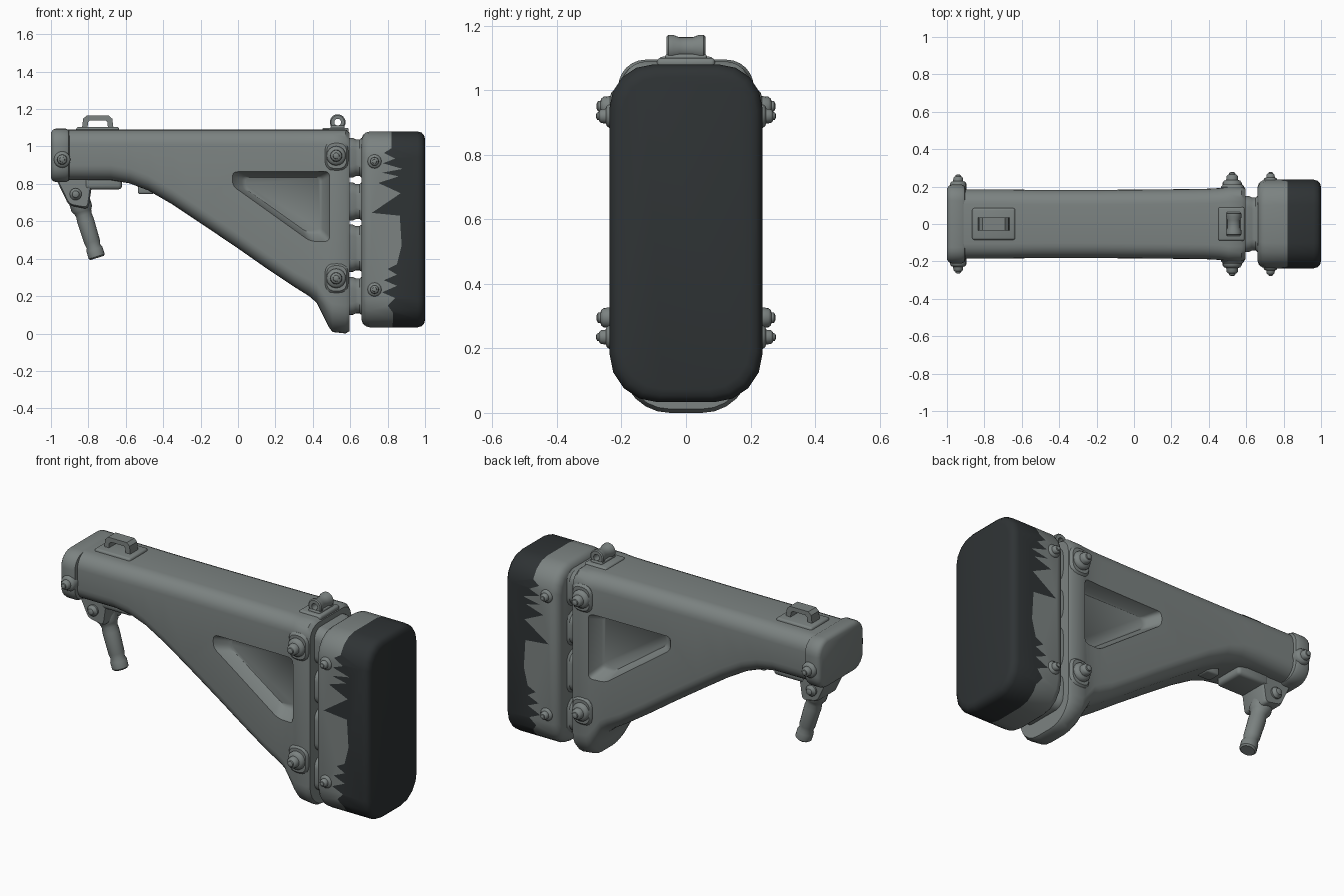
import bpy, bmesh, math
from mathutils import Vector

if "Cube" in bpy.data.objects:
    bpy.data.objects.remove(bpy.data.objects["Cube"])


def material(name, rgb):
    m = bpy.data.materials.new(name)
    m.diffuse_color = (*rgb, 1)
    m.use_nodes = True
    m.node_tree.nodes["Principled BSDF"].inputs["Base Color"].default_value = m.diffuse_color
    return m


grey = material("worn_grey", (.20, .225, .22))
dark = material("dark_rubber", (.028, .033, .035))


def finish(ob, angle=40):
    bpy.ops.object.select_all(action='DESELECT')
    ob.select_set(True)
    bpy.context.view_layer.objects.active = ob
    bpy.ops.object.shade_smooth_by_angle(angle=math.radians(angle))
    if not ob.data.materials:
        ob.data.materials.append(grey)
    return ob


def loft(name, rings, closed=False, angle=40):
    """Skin a list of equal-length point rings."""
    bm = bmesh.new()
    vs = [[bm.verts.new(p) for p in r] for r in rings]
    n = len(rings[0])
    for i in range(len(vs) if closed else len(vs) - 1):
        a, b = vs[i], vs[(i + 1) % len(vs)]
        for j in range(n):
            k = (j + 1) % n
            bm.faces.new((a[j], a[k], b[k], b[j]))
    if not closed:
        bm.faces.new(vs[0])
        bm.faces.new(vs[-1])
    bmesh.ops.recalc_face_normals(bm, faces=bm.faces)
    me = bpy.data.meshes.new(name)
    bm.to_mesh(me)
    bm.free()
    ob = bpy.data.objects.new(name, me)
    bpy.context.collection.objects.link(ob)
    return finish(ob, angle)


def section(x, hw, zb, zt, rb, rt, n=6):
    """Rounded rectangle in the yz plane, own radius at bottom and top."""
    pts = []
    for sy, z, sz, r, a0 in ((1, zt, 1, rt, 0), (-1, zt, 1, rt, 90),
                             (-1, zb, -1, rb, 180), (1, zb, -1, rb, 270)):
        for i in range(n + 1):
            a = math.radians(a0 + 90 * i / n)
            pts.append((x, sy * (hw - r) + r * math.cos(a), z - sz * r + r * math.sin(a)))
    return pts


def lathe(name, prof, origin, axis, seg=16):
    """Turned part: (radius, distance) pairs along an axis."""
    o, d = Vector(origin), Vector(axis).normalized()
    u = d.orthogonal().normalized()
    v = d.cross(u)
    return loft(name, [[o + d * t + u * r * math.cos(2 * math.pi * i / seg)
                        + v * r * math.sin(2 * math.pi * i / seg) for i in range(seg)]
                       for r, t in prof])


def box(name, x0, x1, y0, y1, z0, z1, bevel=0.015):
    bpy.ops.mesh.primitive_cube_add(size=1, location=((x0 + x1) / 2, (y0 + y1) / 2, (z0 + z1) / 2))
    ob = bpy.context.object
    ob.name = name
    ob.scale = (x1 - x0, y1 - y0, z1 - z0)
    bpy.ops.object.transform_apply(location=False, rotation=False)
    m = ob.modifiers.new("bevel", 'BEVEL')
    m.width, m.segments = bevel, 3
    bpy.ops.object.modifier_apply(modifier="bevel")
    return finish(ob)


def boolean(ob, cutter, op):
    m = ob.modifiers.new("cut", 'BOOLEAN')
    m.operation, m.object, m.solver = op, cutter, 'EXACT'
    bpy.context.view_layer.objects.active = ob
    bpy.ops.object.modifier_apply(modifier="cut")
    finish(ob)


def rounded(poly, d, n=5):
    """Polygon with corners replaced by small curves."""
    out = []
    for i, p in enumerate(poly):
        p = Vector(p)
        a = p + (Vector(poly[i - 1]) - p).normalized() * d
        b = p + (Vector(poly[(i + 1) % len(poly)]) - p).normalized() * d
        for k in range(n + 1):
            t = k / n
            out.append(a * (1 - t) ** 2 + p * 2 * t * (1 - t) + b * t * t)
    return out


# Stock body: x, half width, bottom z, bottom radius
stations = [(-0.93, .185, .82, .08), (-0.68, .185, .82, .08), (-0.58, .183, .803, .08),
            (-0.48, .182, .765, .08), (-0.35, .182, .69, .08), (-0.2, .182, .59, .08),
            (0, .184, .455, .08), (0.15, .185, .35, .08), (0.3, .187, .25, .08),
            (0.38, .188, .20, .09), (0.42, .19, .165, .1), (0.455, .192, .095, .12),
            (0.485, .196, .035, .14), (0.505, .2, .008, .15), (0.575, .2, 0, .15),
            (0.595, .19, .012, .14)]
body = loft("stock_body", [section(x, w, zb, 1.09 if x < .59 else 1.075, r, .08)
                           for x, w, zb, r in stations])

# Triangular pockets on both sides
tri = rounded([(-.03, .865), (.485, .865), (.485, .495), (.385, .495), (-.03, .79)], .03)
c = Vector((.29, .72))
for s in (-1, 1):
    rings = [[c + (p - c) * k for p in tri] for k in (1.06, 1.0, .84, .78)]
    cutter = loft("pocket_cutter", [[(p.x, s * y, p.y) for p in r]
                                    for r, y in zip(rings, (.22, .183, .125, .115))])
    boolean(body, cutter, 'DIFFERENCE')
    bpy.data.objects.remove(cutter)

# Front collar
loft("front_collar", [section(x, .21 - i, .81 + i, 1.095 - i, .085 - i, .085 - i)
                      for x, i in ((-1, .02), (-.99, .005), (-.975, 0), (-.92, 0), (-.905, .008), (-.9, .03))])

# Four connecting stubs between body and pad
for i, (z0, z1) in enumerate(((.1, .302), (.33, .582), (.604, .807), (.834, 1.045))):
    loft(f"connector_{i}", [section(x, .15 - k, z0 + k, z1 - k, .06, .06)
                            for x, k in ((.58, 0), (.615, 0), (.63, .008), (.65, .008), (.66, 0), (.68, 0))])

# Butt pad in two tones, split along a ragged edge
edge = [(.82, 1.2), (.82, .99), (.78, .965), (.84, .935), (.775, .91), (.88, .88), (.77, .86),
        (.86, .84), (.75, .805), (.87, .75), (.715, .645), (.865, .63), (.875, .47), (.85, .37),
        (.80, .345), (.85, .315), (.78, .285), (.85, .255), (.77, .22), (.84, .19), (.80, .15),
        (.83, .11), (.82, -.1)]
prism = edge + [(1.2, -.1), (1.2, 1.2)]
jag = loft("ragged_cutter", [[(x, y, z) for x, z in prism] for y in (-.5, .5)])
for name, op, sign in (("butt_pad_front", 'DIFFERENCE', 1), ("butt_pad_rear", 'INTERSECT', -1)):
    pad = loft(name, [section(x, .237 - i, .033 + i, 1.08 - i, .15 - i * .6, .135 - i * .6, 4)
                      for x, i in ((.66, .04), (.668, .018), (.685, .005), (.705, 0),
                                   (.96, 0), (.982, .006), (.995, .02), (1, .04))])
    boolean(pad, jag, op)
    bm = bmesh.new()
    bm.from_mesh(pad.data)
    inner = [f for f in bm.faces if f.normal.x * sign > .01
             and max(v.co.y for v in f.verts) - min(v.co.y for v in f.verts) > .16]
    bmesh.ops.delete(bm, geom=inner, context='FACES')
    bm.to_mesh(pad.data)
    bm.free()
    if sign < 0:
        pad.data.materials.clear()
        pad.data.materials.append(dark)
bpy.data.objects.remove(jag)

# Bolts on both sides, with bosses on the rear flange
bolt = [(.052, -.03), (.052, .012), (.044, .024), (.032, .028), (.03, .048), (.024, .056),
        (.017, .058), (.016, .066), (.008, .07)]
for s in (-1, 1):
    for x, z, y, k in ((-.94, .93, .205, .85), (.525, .95, .207, 1), (.525, .295, .207, 1),
                       (.73, .92, .228, .72), (.73, .235, .228, .72)):
        lathe("side_bolt", [(r * k, t * k) for r, t in bolt], (x, s * y, z), (0, s, 0))
    for z in (.95, .295):
        boss = rounded([(.465, z - .08), (.59, z - .08), (.59, z + .08), (.465, z + .08)], .055)
        loft("bolt_boss", [[(.527 + (x - .527) * k, s * y, z + (w - z) * k) for x, w in boss]
                           for y, k in ((.16, 1), (.198, 1), (.21, .85))])

# Top sling loop
box("loop_plate", -.865, -.635, -.085, .085, 1.07, 1.104, .012)
path = [((-.835, 1.09), (-.805, 1.09)), ((-.828, 1.148), (-.802, 1.13)), ((-.81, 1.165), (-.79, 1.14))]
path += [((-1.5 - a, b), (-1.5 - e, f)) for (a, b), (e, f) in reversed(path)]
loft("sling_loop", [[(a, -.035, b), (a, .035, b), (e, .035, f), (e, -.035, f)]
                    for (a, b), (e, f) in path], angle=30)

# Rear eyelet
box("eyelet_plate", .45, .592, -.09, .09, 1.07, 1.1, .012)
box("eyelet_neck", .495, .57, -.065, .065, 1.08, 1.112, .008)
ring = []
for i in range(24):
    a = 2 * math.pi * i / 24
    ring.append([(.533 + r * math.cos(a), y, 1.13 + r * math.sin(a)) for r, y in
                 ((.036, -.06), (.042, -.055), (.042, -.04), (.034, -.02), (.034, .02), (.042, .04),
                  (.042, .055), (.036, .06), (.018, .06), (.018, -.06))])
loft("eyelet", ring, closed=True)

# Underside bracket, plates and folding grip
side = rounded([(-.975, .83), (-.905, .685), (-.80, .665), (-.775, .83)], .025)
loft("grip_bracket", [[(-.865 + (x + .865) * k, y, .76 + (z - .76) * k) for x, z in side]
                      for y, k in ((-.085, .9), (-.07, 1), (.07, 1), (.085, .9))])
box("underside_plate", -.82, -.62, -.09, .09, .77, .84, .02)
box("underside_catch", -.535, -.45, -.04, .04, .745, .80, .012)
lathe("grip", [(.04, -.03), (.058, -.01), (.058, .035), (.048, .05), (.043, .07), (.046, .1), (.043, .22),
               (.038, .245), (.045, .262), (.045, .302), (.037, .31)],
      (-.845, 0, .70), (.09, 0, -.29), 20)
for s in (-1, 1):
    lathe("grip_pin", [(.032, -.02), (.032, .012), (.022, .02), (.018, .03), (.008, .034)],
          (-.868, s * .083, .745), (0, s, 0))
